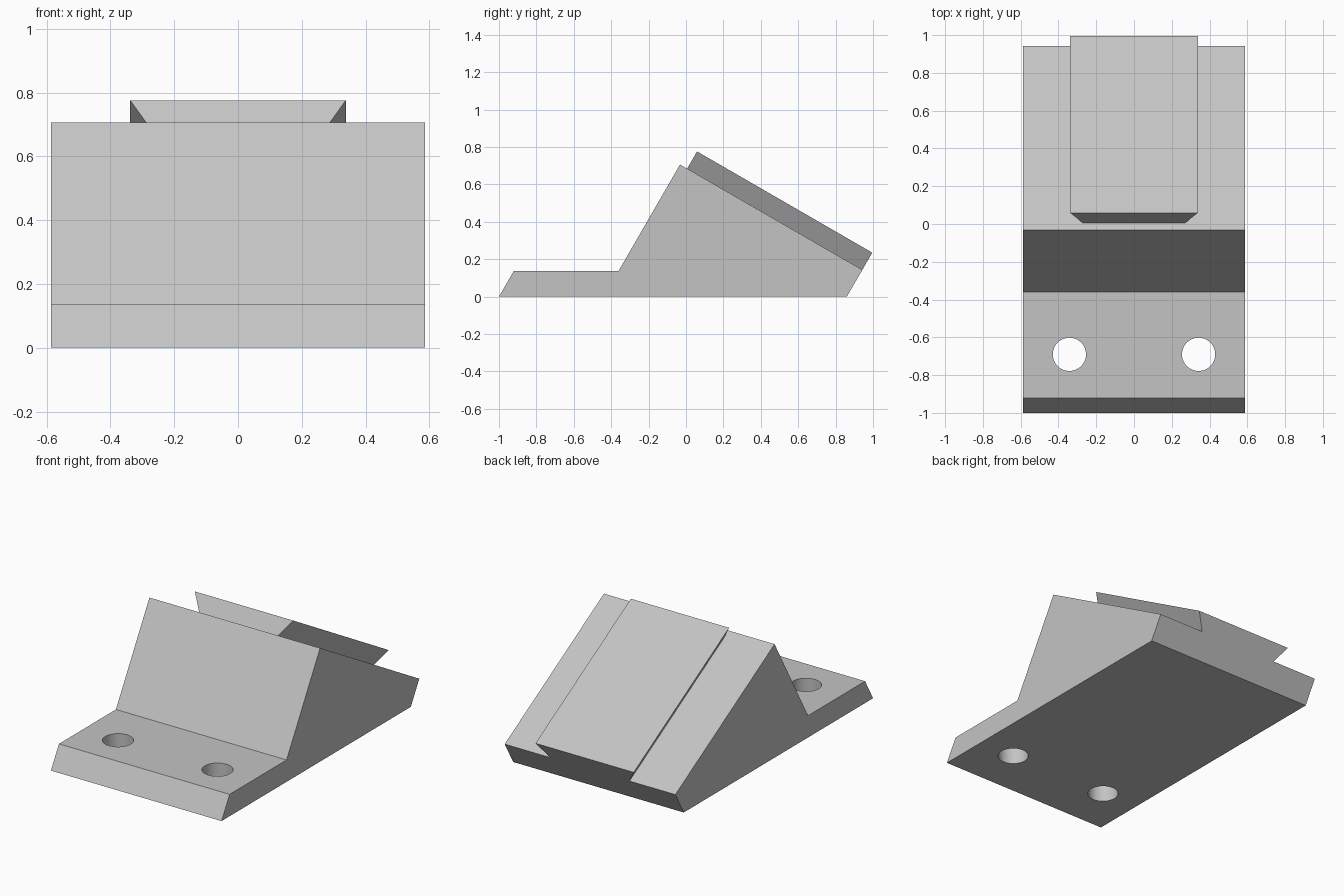
import bpy, bmesh
from mathutils import Vector

cube = bpy.data.objects.get("Cube")
if cube:
    bpy.data.objects.remove(cube, do_unlink=True)

HALF_WIDTH = 0.587
CREST = Vector((0, -0.032, 0.706))     # top of the ramp
HEEL = Vector((0, 0.943, 0.143))       # low end of the ramp
ALONG = (HEEL - CREST).normalized()
NORMAL = Vector((0, -ALONG.z, ALONG.y))

grey = bpy.data.materials.new("light grey")
grey.use_nodes = True
colour = (0.55, 0.55, 0.55, 1)
grey.diffuse_color = colour
grey.node_tree.nodes["Principled BSDF"].inputs["Base Color"].default_value = colour


def prism(name, section, offset):
    """Sweep a closed section along an offset vector."""
    bm = bmesh.new()
    face = bm.faces.new([bm.verts.new(p) for p in section])
    swept = bmesh.ops.extrude_face_region(bm, geom=[face], use_keep_orig=True)
    verts = [v for v in swept["geom"] if isinstance(v, bmesh.types.BMVert)]
    bmesh.ops.translate(bm, verts=verts, vec=offset)
    bmesh.ops.recalc_face_normals(bm, faces=bm.faces)
    mesh = bpy.data.meshes.new(name)
    bm.to_mesh(mesh)
    bm.free()
    mesh.materials.append(grey)
    obj = bpy.data.objects.new(name, mesh)
    bpy.context.collection.objects.link(obj)
    return obj


# Wedge body with a flat mounting foot
side = [(-1, 0), (0.86, 0), HEEL.yz, CREST.yz, (-0.361, 0.136), (-0.921, 0.136)]
body = prism("wedge_body", [(-HALF_WIDTH, y, z) for y, z in side],
             Vector((2 * HALF_WIDTH, 0, 0)))

# Two vertical screw holes through the foot
for x in (-0.342, 0.342):
    bpy.ops.mesh.primitive_cylinder_add(vertices=64, radius=0.088, depth=0.6,
                                        location=(x, -0.69, 0.07))
    cutter = bpy.context.object
    cutter.name = "hole_cutter"
    cutter.hide_render = True
    cutter.data.materials.append(grey)
    cut = body.modifiers.new("screw_hole", "BOOLEAN")
    cut.operation, cut.solver, cut.object = "DIFFERENCE", "EXACT", cutter
    bpy.context.view_layer.objects.active = body
    bpy.ops.object.modifier_apply(modifier=cut.name)
    bpy.data.objects.remove(cutter, do_unlink=True)

bpy.ops.object.select_all(action="DESELECT")
body.select_set(True)
bpy.context.view_layer.objects.active = body
bpy.ops.object.shade_smooth_by_angle(angle=0.5)

# Dovetail rail lying on the ramp, flush with its low end
start = CREST + ALONG * 0.044
section = [start + NORMAL * h + Vector((x, 0, 0))
           for x, h in ((-0.272, 0), (0.272, 0), (0.338, 0.106), (-0.338, 0.106))]
prism("dovetail_rail", section, HEEL - start)
